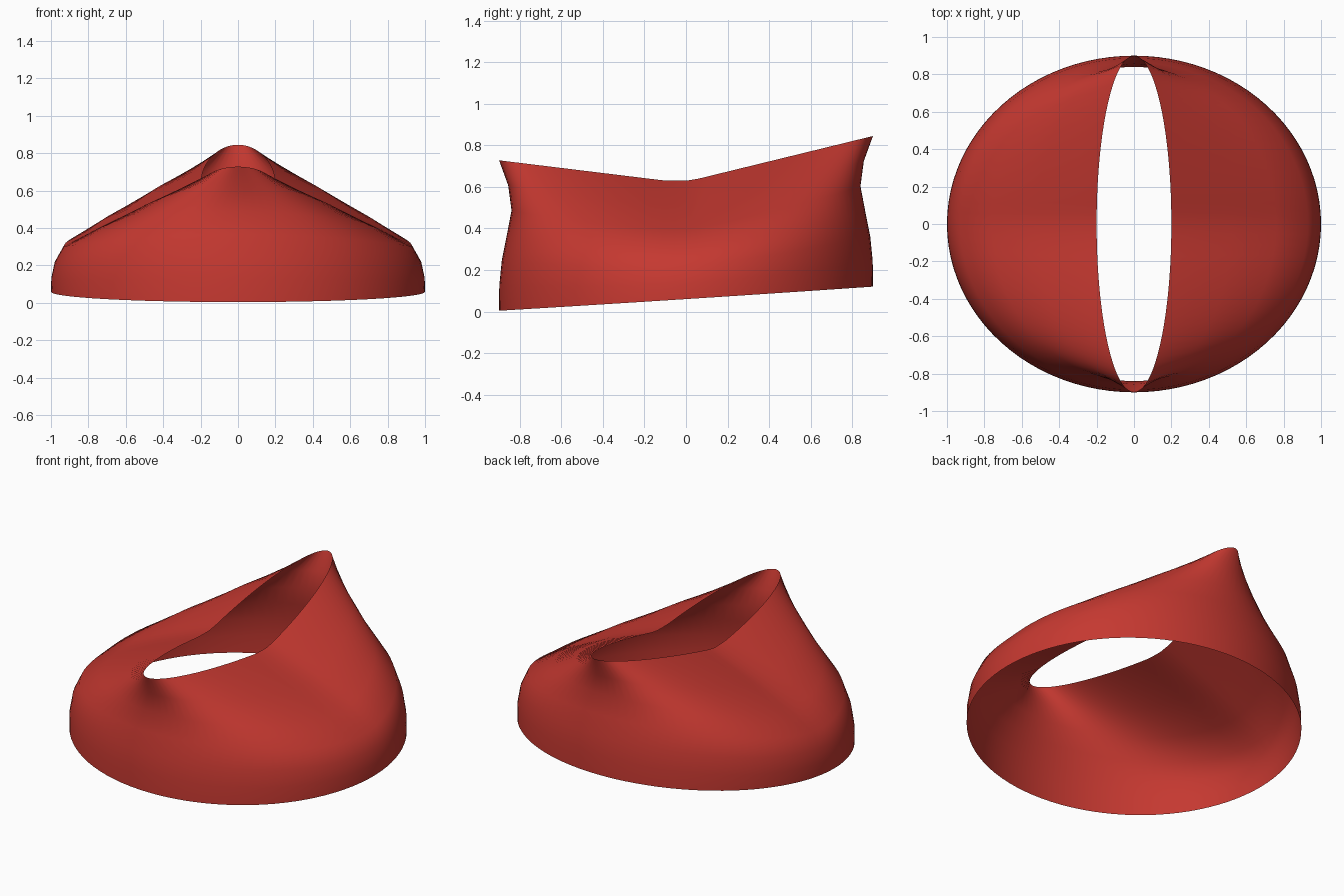
import bpy, bmesh
from math import sin, cos, tau

if "Cube" in bpy.data.objects:
    bpy.data.objects.remove(bpy.data.objects["Cube"])

SEGS = 96
# Ring profile: half width, half depth, height fraction at the sides, at the ends
RINGS = [(1.00, 0.900, 0.00, 0.000),
         (0.998, 0.899, 0.13, 0.167),
         (0.98, 0.887, 0.275, 0.333),
         (0.93, 0.863, 0.43, 0.500),
         (0.76, 0.840, 0.59, 0.667),
         (0.52, 0.856, 0.785, 0.833),
         (0.20, 0.900, 1.00, 1.000)]


def bottom_z(s):
    # tilted lower rim
    return 0.06 + 0.058 * s + 0.002 * s * s


def top_z(s):
    # V-shaped upper rim, higher at the back
    return max(0.63, 0.618 + 0.11 * -s, 0.625 + 0.22 * s)


bm = bmesh.new()
rows = []
for rx, ry, side, end in RINGS:
    row = []
    for i in range(SEGS):
        a = tau * i / SEGS
        s = sin(a)
        f = side + (end - side) * s * s
        z = bottom_z(s) + (top_z(s) - bottom_z(s)) * f
        row.append(bm.verts.new((rx * cos(a), ry * s, z)))
    rows.append(row)

# Skin the rings into an open shell
for lo, hi in zip(rows, rows[1:]):
    for i in range(SEGS):
        j = (i + 1) % SEGS
        bm.faces.new((lo[i], lo[j], hi[j], hi[i])).smooth = True

mesh = bpy.data.meshes.new("open_shell")
bm.to_mesh(mesh)
bm.free()
shell = bpy.data.objects.new("open_shell", mesh)
bpy.context.collection.objects.link(shell)

red = bpy.data.materials.new("red")
red.diffuse_color = (0.56, 0.04, 0.03, 1)
red.use_nodes = True
red.node_tree.nodes["Principled BSDF"].inputs["Base Color"].default_value = red.diffuse_color
mesh.materials.append(red)
